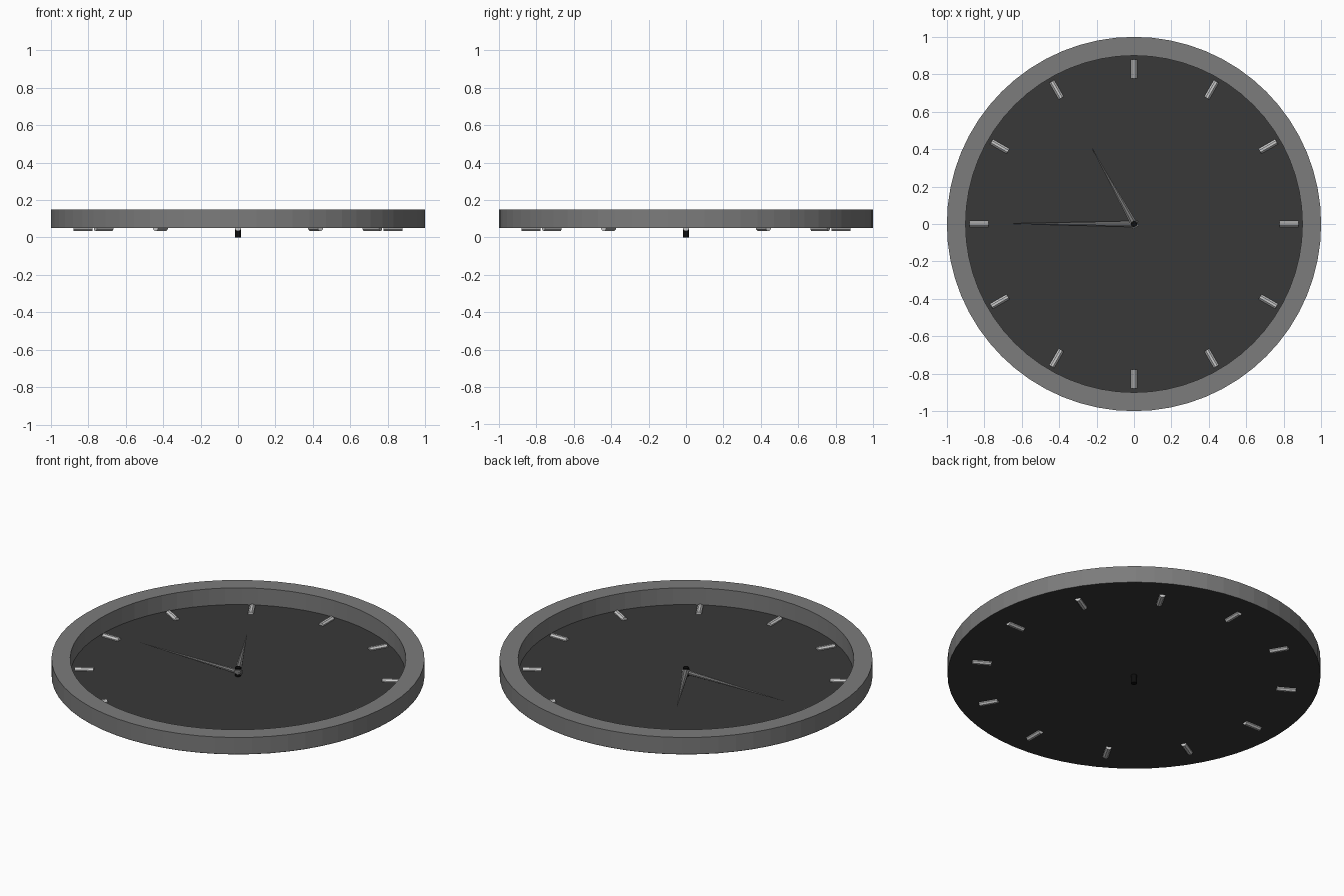
import bpy, bmesh, math
from mathutils import Matrix

if "Cube" in bpy.data.objects:
    bpy.data.objects.remove(bpy.data.objects["Cube"])

SEG = 64


def material(name, value):
    m = bpy.data.materials.new(name)
    m.diffuse_color = (value, value, value, 1)
    m.use_nodes = True
    m.node_tree.nodes["Principled BSDF"].inputs["Base Color"].default_value = m.diffuse_color
    return m


RIM = material("rim_grey", 0.2)
DIAL = material("dial_dark", 0.04)
MARK = material("mark_light", 0.75)
PIN = material("pin_black", 0.004)


def finish(name, bm, mat):
    bmesh.ops.recalc_face_normals(bm, faces=bm.faces)
    me = bpy.data.meshes.new(name)
    bm.to_mesh(me)
    bm.free()
    ob = bpy.data.objects.new(name, me)
    bpy.context.collection.objects.link(ob)
    me.materials.append(mat)
    return ob


def rod(name, r1, r2, start, end, z, angle, mat, flat=1.0, sides=8):
    """Horizontal rod or cone, running outward from the centre at an angle."""
    bm = bmesh.new()
    m = (Matrix.Translation((0, 0, z)) @ Matrix.Rotation(angle, 4, 'Z')
         @ Matrix.Diagonal((1, 1, flat, 1))
         @ Matrix.Translation(((start + end) / 2, 0, 0))
         @ Matrix.Rotation(math.pi / 2, 4, 'Y')
         @ Matrix.Rotation(math.pi / sides, 4, 'Z'))
    bmesh.ops.create_cone(bm, cap_ends=True, segments=sides, radius1=r1,
                          radius2=r2, depth=end - start, matrix=m)
    return finish(name, bm, mat)


# Rim: rectangular section swept round
bm = bmesh.new()
section = [(1.0, 0.051), (1.0, 0.15), (0.9, 0.15), (0.9, 0.051)]
rings = [[bm.verts.new((r * math.cos(2 * math.pi * i / SEG),
                        r * math.sin(2 * math.pi * i / SEG), z))
          for r, z in section] for i in range(SEG)]
for i in range(SEG):
    a, b = rings[i], rings[(i + 1) % SEG]
    for k in range(4):
        n = (k + 1) % 4
        bm.faces.new((a[k], b[k], b[n], a[n]))
finish("rim", bm, RIM)

# Dial: flat disc closing the bottom of the rim
bm = bmesh.new()
bmesh.ops.create_circle(bm, cap_ends=True, segments=SEG, radius=1.0,
                        matrix=Matrix.Translation((0, 0, 0.05)))
finish("dial", bm, DIAL)

# Twelve hour marks, half sunk through the dial
for h in range(12):
    rod(f"hour_mark_{h + 1}", 0.0165, 0.0165, 0.777, 0.88, 0.05,
        math.radians(30 * h), MARK)

# Centre pin
bm = bmesh.new()
bmesh.ops.create_cone(bm, cap_ends=True, segments=16, radius1=0.016,
                      radius2=0.016, depth=0.1,
                      matrix=Matrix.Translation((0, 0, 0.05)))
finish("centre_pin", bm, PIN)

# Tapered hands
rod("minute_hand", 0.018, 0.001, -0.02, 0.645, 0.073, math.radians(179.8), RIM, 0.7)
rod("hour_hand", 0.02, 0.001, -0.022, 0.463, 0.081, math.radians(119), RIM, 0.7)
